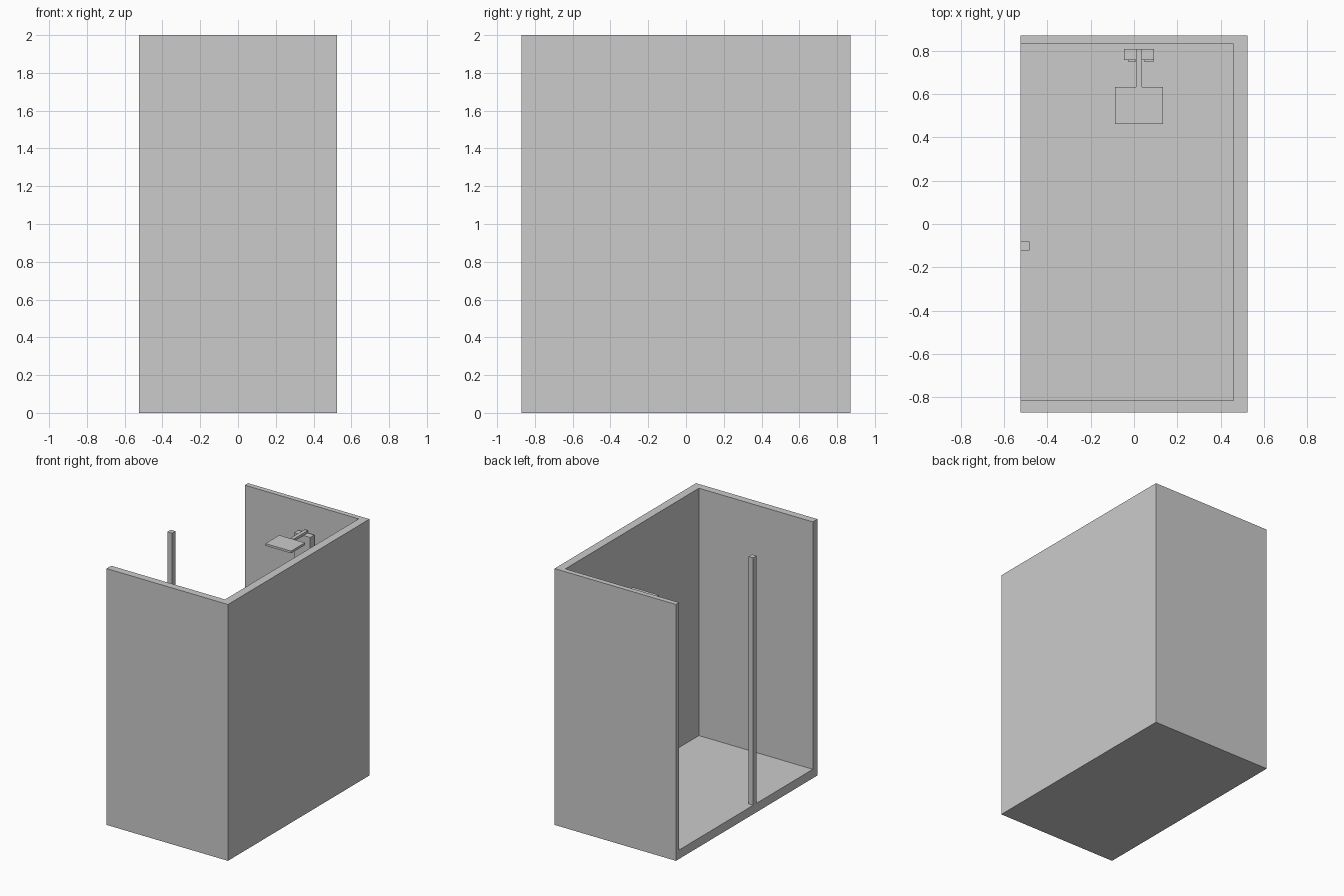
import bpy
import bmesh

if "Cube" in bpy.data.objects:
    bpy.data.objects.remove(bpy.data.objects["Cube"])


def new_object(name, bm):
    mesh = bpy.data.meshes.new(name)
    bm.to_mesh(mesh)
    bm.free()
    obj = bpy.data.objects.new(name, mesh)
    bpy.context.collection.objects.link(obj)
    return obj


def extrude_profile(name, points, z0, z1):
    """Prism from a counter-clockwise xy outline."""
    bm = bmesh.new()
    face = bm.faces.new([bm.verts.new((x, y, z0)) for x, y in points])
    ext = bmesh.ops.extrude_face_region(bm, geom=[face], use_keep_orig=True)
    top = [v for v in ext["geom"] if isinstance(v, bmesh.types.BMVert)]
    bmesh.ops.translate(bm, verts=top, vec=(0, 0, z1 - z0))
    bmesh.ops.recalc_face_normals(bm, faces=bm.faces)
    return new_object(name, bm)


def box(name, x, y, z):
    return extrude_profile(
        name, [(x[0], y[0]), (x[1], y[0]), (x[1], y[1]), (x[0], y[1])], *z)


X, Y, FLOOR = 0.524, 0.872, 0.07

# Three-sided wall, open on the left
extrude_profile("walls", [
    (-X, -Y), (X, -Y), (X, Y), (-X, Y),
    (-X, 0.832), (0.459, 0.832), (0.459, -0.815), (-X, -0.815)], 0, 2)

# Floor tray between the walls
box("floor_tray", (-X, 0.459), (-0.815, 0.832), (0, FLOOR))

# Post in the open side
box("door_post", (-X, -0.484), (-0.122, -0.08), (FLOOR, 2))

# Shower column on the back wall, with arm and rain head
box("shower_column", (-0.046, 0.092), (0.758, 0.809), (0.85, 1.785))
box("shower_arm", (0.009, 0.037), (0.634, 0.809), (1.785, 1.805))
box("shower_head", (-0.088, 0.134), (0.463, 0.634), (1.785, 1.802))

# Two small controls on the column
for side, x in (("left", (-0.025, 0.007)), ("right", (0.048, 0.09))):
    box(side + "_control", x, (0.749, 0.758), (1.15, 1.19))
